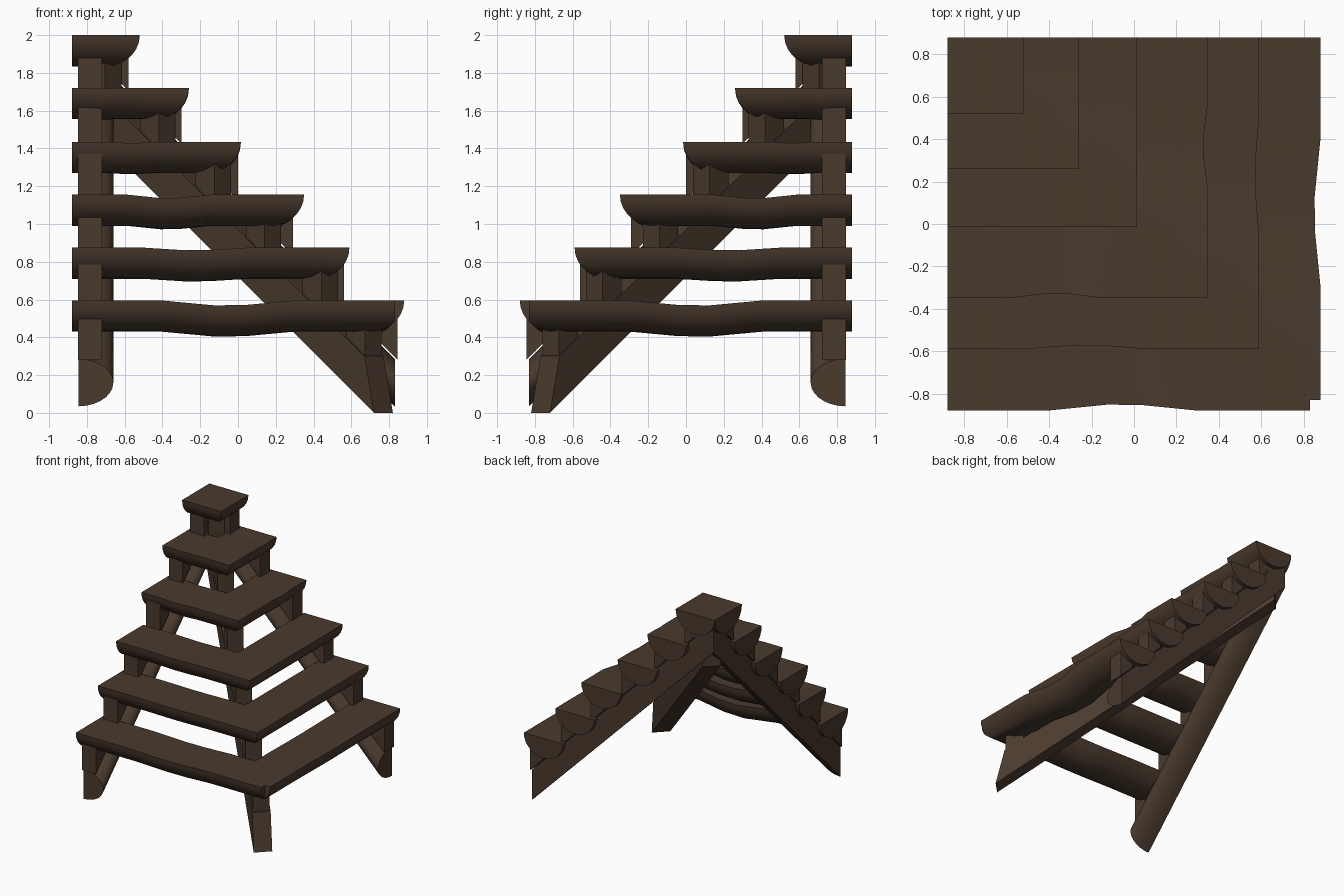
import bpy, bmesh, math
from mathutils import Vector

if "Cube" in bpy.data.objects:
    bpy.data.objects.remove(bpy.data.objects["Cube"])

wood = bpy.data.materials.new("dark brown wood")
wood.diffuse_color = (0.068, 0.043, 0.027, 1)
wood.use_nodes = True
wood.node_tree.nodes["Principled BSDF"].inputs["Base Color"].default_value = wood.diffuse_color


def loft(name, sections):
    """Skin closed cross-sections into a capped solid."""
    bm = bmesh.new()
    rings = [[bm.verts.new(p) for p in s] for s in sections]
    n = len(rings[0])
    for a, b in zip(rings, rings[1:]):
        for i in range(n):
            j = (i + 1) % n
            bm.faces.new((a[i], a[j], b[j], b[i]))
    bm.faces.new(rings[0])
    bm.faces.new(rings[-1])
    bmesh.ops.remove_doubles(bm, verts=bm.verts, dist=0.0005)
    bmesh.ops.recalc_face_normals(bm, faces=bm.faces)
    me = bpy.data.meshes.new(name)
    bm.to_mesh(me)
    bm.free()
    me.materials.append(wood)
    ob = bpy.data.objects.new(name, me)
    bpy.context.collection.objects.link(ob)
    bpy.ops.object.select_all(action='DESELECT')
    ob.select_set(True)
    bpy.context.view_layer.objects.active = ob
    bpy.ops.object.shade_smooth_by_angle(angle=math.radians(35))
    return ob


def swap(p):
    """Mirror across the stair's diagonal plane."""
    return Vector((-p[1], -p[0], p[2]))


END = 0.88     # open ends of the treads
W = 0.36       # tread width
# half-log profile: offset from the outer edge, depth under the top
prof = [(W / 2 * (1 - math.cos(math.pi * i / 14)), -0.165 * math.sin(math.pi * i / 14))
        for i in range(15)]

# tread outer edge, top height, inward dent, sag
treads = [(0.88, 0.595, 0.028, 0.026), (0.59, 0.875, 0.018, 0.014),
          (0.35, 1.155, 0.022, 0.018), (0.015, 1.435, 0.0, 0.006),
          (-0.26, 1.72, 0.0, 0.004), (-0.52, 2.0, 0.0, 0.0)]

# L-shaped half-log treads
for k, (X, Z, dent, sag) in enumerate(treads):
    run = X - W + END
    lim = 0.83 if k == 0 else 9     # lowest tread has a notched corner
    arm = []
    stations = [(0, 0), (0.34, 0), (0.54, 1), (0.66, 0.9), (0.84, 0)] if run > 0.1 else [(0, 0)]
    for f, d in stations:
        arm.append([Vector((-END + f * run, -(X - o) + d * dent, Z + h - d * sag))
                    for o, h in prof])
    if k == 0:
        arm.append([Vector((min(lim, X - o), -(X - o), Z + h)) for o, h in prof])
    mitre = [Vector((min(lim, X - o), -min(lim, X - o), Z + h)) for o, h in prof]
    other = [[swap(p) for p in s] for s in reversed(arm)]
    loft(f"tread_{k + 1}", arm + [mitre] + other)

# half-log side stringers, flat face outward, upright end cuts
d_prof = [(-0.845 + 0.185 * math.sin(math.pi * i / 14), 0.125 - 0.125 * math.cos(math.pi * i / 14))
          for i in range(15)]
left = [[Vector((x, y, y + 0.865 + h)) for x, h in d_prof] for y in (-0.83, 0.845)]
loft("left_stringer", left)
loft("back_stringer", [[swap(p) for p in s] for s in left])


def diag(t, w, z):
    """Point on the corner diagonal, w to the side."""
    s = w / math.sqrt(2)
    return Vector((t + s, -t + s, z))


# squared stringer under the corners
hw = 0.071
ends = [((0.77, 0.0), (0.72, 0.30)), ((-0.79, 1.56), (-0.79, 1.81))]
loft("corner_stringer", [[diag(*a[:1], -hw, a[1]), diag(a[0], hw, a[1]),
                          diag(b[0], hw, b[1]), diag(b[0], -hw, b[1])] for a, b in ends])

# short posts carrying each tread
side_pos = [0.845, 0.56, 0.29, 0.0, -0.30, -0.58]
corner_pos = [0.715, 0.485, 0.185, -0.08, -0.375, -0.66]
for k, (X, Z, _, _) in enumerate(treads):
    p, q, top = side_pos[k], corner_pos[k], Z - 0.05
    if X - p < 0.03:
        top = Z - 0.02
    low = 1.125 - p
    post = [[Vector((x, -p, low)), Vector((x, -p + 0.12, low + 0.12)),
             Vector((x, -p + 0.12, top)), Vector((x, -p, top))] for x in (-0.847, -0.72)]
    loft(f"left_post_{k + 1}", post)
    loft(f"back_post_{k + 1}", [[swap(v) for v in s] for s in post])
    lowc = 0.98 - q
    loft(f"corner_post_{k + 1}",
         [[diag(q, w, lowc), diag(q - 0.1, w, lowc + 0.1),
           diag(q - 0.1, w, top - 0.02), diag(q, w, top - 0.02)] for w in (-0.062, 0.062)])
